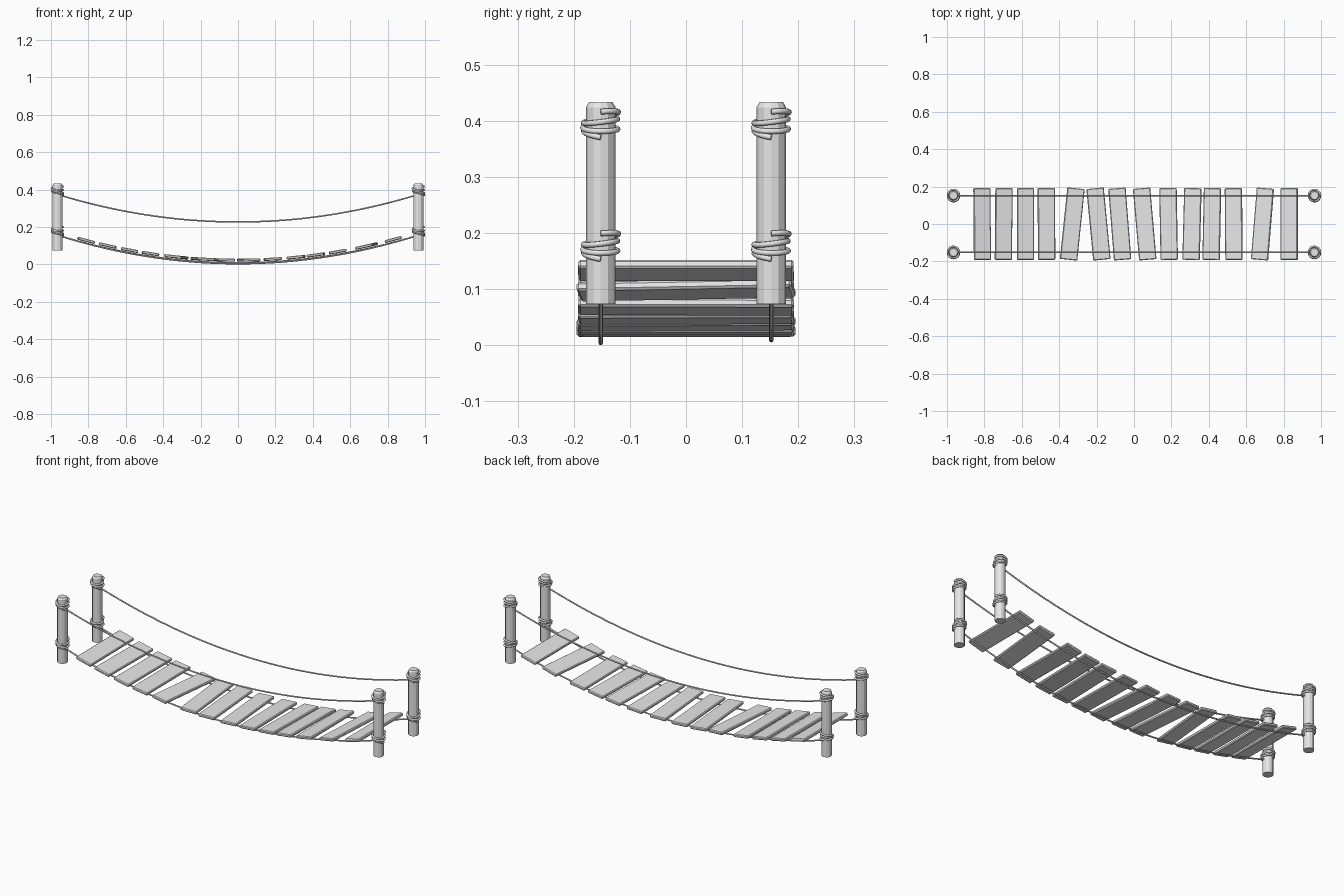
import bpy, bmesh, math
from mathutils import Matrix, Vector

if "Cube" in bpy.data.objects:
    bpy.data.objects.remove(bpy.data.objects["Cube"], do_unlink=True)

POST_X, POST_Y = 0.965, 0.152
ROPE_R = 0.004

grey = bpy.data.materials.new("plain_grey")
grey.use_nodes = True
grey.diffuse_color = (0.8, 0.8, 0.8, 1)
grey.node_tree.nodes["Principled BSDF"].inputs["Base Color"].default_value = (0.8, 0.8, 0.8, 1)


def add_mesh(name, bm):
    me = bpy.data.meshes.new(name)
    bm.to_mesh(me)
    bm.free()
    me.materials.append(grey)
    ob = bpy.data.objects.new(name, me)
    bpy.context.collection.objects.link(ob)
    return ob


def add_rope(name, points, radius):
    """Smooth round tube through the points, converted to a mesh."""
    cu = bpy.data.curves.new(name, "CURVE")
    cu.dimensions = "3D"
    cu.bevel_depth = radius
    cu.bevel_resolution = 2
    cu.use_fill_caps = True
    sp = cu.splines.new("POLY")
    sp.points.add(len(points) - 1)
    for p, co in zip(sp.points, points):
        p.co = (*co, 1)
    cu.materials.append(grey)
    ob = bpy.data.objects.new(name, cu)
    bpy.context.collection.objects.link(ob)
    bpy.ops.object.select_all(action="DESELECT")
    ob.select_set(True)
    bpy.context.view_layer.objects.active = ob
    bpy.ops.object.convert(target="MESH")
    bpy.ops.object.shade_smooth_by_angle(angle=math.radians(50))


def sag(x, low, rise):
    return low + rise * (x / POST_X) ** 2


# Post: twelve-sided with a chamfered top
def add_post(name, x, y):
    bm = bmesh.new()
    rings = []
    for r, z in ((0.0265, 0.073), (0.0265, 0.424), (0.021, 0.433)):
        rings.append([bm.verts.new((x + r * math.cos(i * math.tau / 12),
                                    y + r * math.sin(i * math.tau / 12), z)) for i in range(12)])
    for a, b in zip(rings, rings[1:]):
        for i in range(12):
            j = (i + 1) % 12
            bm.faces.new((a[i], a[j], b[j], b[i]))
    bm.faces.new(rings[0][::-1])
    bm.faces.new(rings[-1])
    add_mesh(name, bm)


# Rope lashing: three uneven turns round a post
def add_lashing(name, x, y, z):
    pts = []
    for i in range(73):
        a = i / 24 * math.tau
        r = 0.0307 + 0.001 * math.sin(a * 0.7)
        pts.append((x + r * math.cos(a), y + r * math.sin(a),
                    z + 0.018 - 0.036 * i / 72 + 0.007 * math.sin(a * 0.85 + 0.6)))
    add_rope(name, pts, 0.005)


for sx, side in ((-1, "right"), (1, "left")):
    for sy, end in ((-1, "front"), (1, "back")):
        x, y = sx * POST_X, sy * POST_Y
        add_post(f"{end}_{side}_post", x, y)
        add_lashing(f"{end}_{side}_upper_lashing", x, y, 0.394)
        add_lashing(f"{end}_{side}_lower_lashing", x, y, 0.177)

# Hand ropes and deck ropes
for sy, end in ((-1, "front"), (1, "back")):
    xs = [POST_X * (i / 20 - 1) for i in range(41)]
    y = sy * POST_Y
    low = 0.004 if sy < 0 else 0.009
    add_rope(f"{end}_hand_rope", [(x, y, sag(x, 0.227, 0.147)) for x in xs], ROPE_R)
    add_rope(f"{end}_deck_rope", [(x, y, sag(x, low, 0.156 - low)) for x in xs], ROPE_R)

# Planks: position along the bridge and twist in degrees
planks = [(-0.812, 0.5), (-0.697, -0.5), (-0.58, 0), (-0.468, 0.3), (-0.33, -6),
          (-0.19, 5.5), (-0.076, 4.5), (0.057, 5), (0.185, 1), (0.31, -1.5),
          (0.416, -1.2), (0.533, 0.5), (0.687, -4.8), (0.83, 0)]
for n, (x, twist) in enumerate(planks, 1):
    bm = bmesh.new()
    bmesh.ops.create_cube(bm, size=1)
    bmesh.ops.scale(bm, vec=(0.093, 0.384, 0.016), verts=bm.verts)
    bmesh.ops.bevel(bm, geom=bm.edges[:], offset=0.004, segments=1, affect="EDGES")
    slope = 2 * 0.15 * x / POST_X ** 2
    ob = add_mesh(f"plank_{n}", bm)
    ob.matrix_world = (Matrix.Translation(Vector((x, 0, sag(x, 0.023, 0.149))))
                       @ Matrix.Rotation(-math.atan(slope), 4, "Y")
                       @ Matrix.Rotation(math.radians(twist), 4, "Z"))
